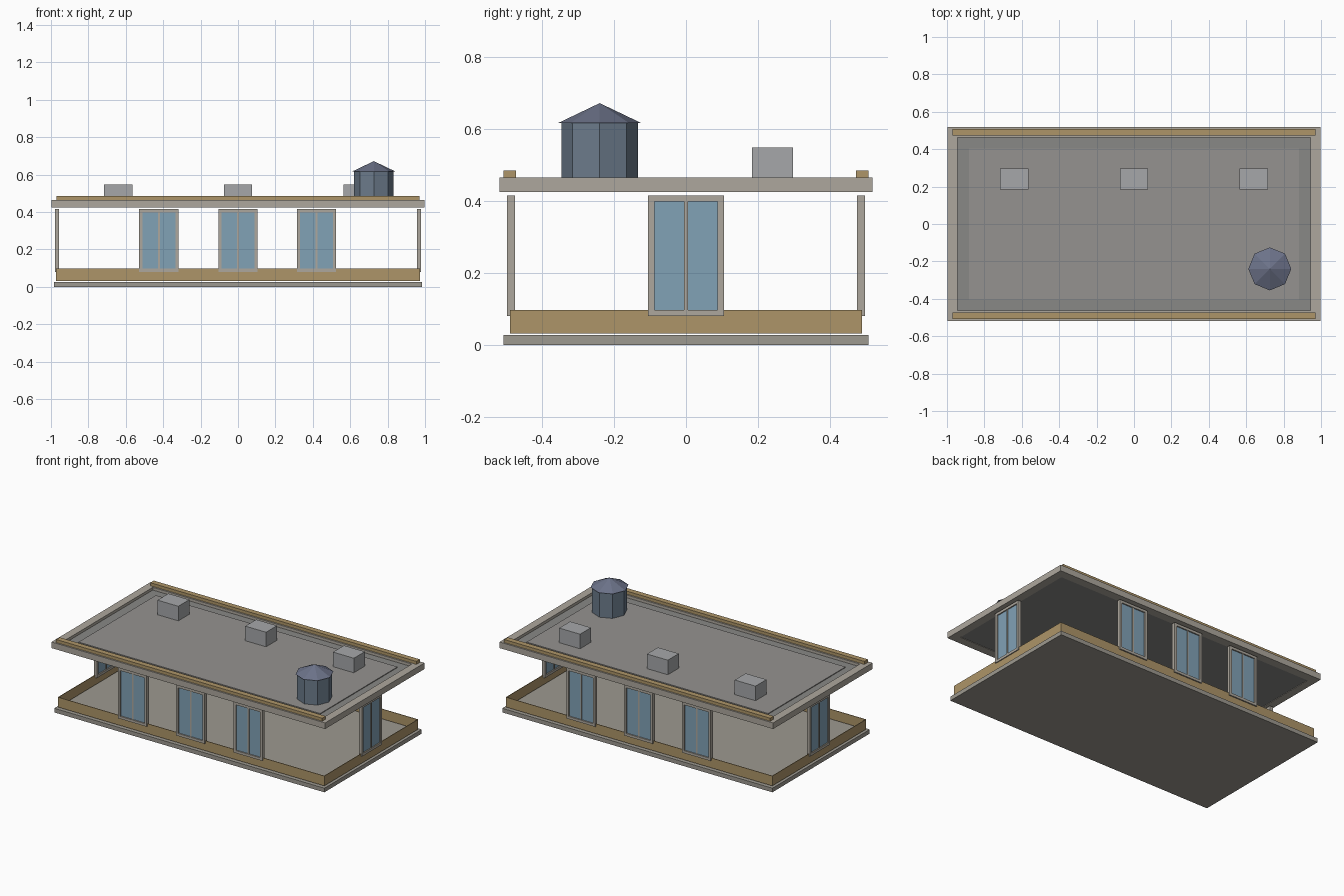
import bpy, bmesh
from math import pi
from mathutils import Matrix, Vector

if "Cube" in bpy.data.objects:
    bpy.data.objects.remove(bpy.data.objects["Cube"])


def mat(name, r, g, b):
    m = bpy.data.materials.new(name)
    m.diffuse_color = (r, g, b, 1)
    m.use_nodes = True
    m.node_tree.nodes["Principled BSDF"].inputs["Base Color"].default_value = m.diffuse_color
    return m


TAN = mat("tan_wall", 0.42, 0.30, 0.14)
STONE = mat("stone", 0.42, 0.39, 0.34)
FLOOR = mat("slab", 0.34, 0.32, 0.28)
ROOF = mat("roofing", 0.30, 0.29, 0.28)
GUTTER = mat("gutter", 0.25, 0.25, 0.24)
GLASS = mat("glass", 0.22, 0.36, 0.47)
TANK = mat("tank_blue", 0.15, 0.20, 0.26)
CAP = mat("tank_cap", 0.15, 0.17, 0.25)
VENT = mat("vent_grey", 0.38, 0.39, 0.40)


def finish(bm, name, m):
    me = bpy.data.meshes.new(name)
    bm.to_mesh(me)
    bm.free()
    me.materials.append(m)
    ob = bpy.data.objects.new(name, me)
    bpy.context.collection.objects.link(ob)
    return ob


def add_box(bm, x0, x1, y0, y1, z0, z1, M=Matrix()):
    c = Matrix.Translation(((x0 + x1) / 2, (y0 + y1) / 2, (z0 + z1) / 2))
    s = Matrix.Diagonal((x1 - x0, y1 - y0, z1 - z0, 1))
    bmesh.ops.create_cube(bm, size=1, matrix=M @ c @ s)


def boxes(name, m, *dims, M=Matrix()):
    bm = bmesh.new()
    for d in dims:
        add_box(bm, *d, M)
    return finish(bm, name, m)


def ring(name, m, outer, inner, z0, z1):
    """Rectangular mitred frame with a through opening."""
    bm = bmesh.new()
    signs = [(-1, -1), (1, -1), (1, 1), (-1, 1)]
    loops = [[bm.verts.new((sx * h[0], sy * h[1], z)) for sx, sy in signs]
             for h, z in ((outer, z0), (outer, z1), (inner, z1), (inner, z0))]
    for k in range(4):
        a, b = loops[k], loops[(k + 1) % 4]
        for i in range(4):
            j = (i + 1) % 4
            bm.faces.new((a[i], a[j], b[j], b[i]))
    return finish(bm, name, m)


# base slab and low perimeter wall
boxes("base_slab", FLOOR, (-0.985, 0.985, -0.507, 0.507, 0, 0.027))
ring("low_wall", TAN, (0.972, 0.489), (0.968, 0.485), 0.032, 0.097)

# flat roof: raised rim, gutter strip, inner deck
ring("roof_rim", STONE, (0.998, 0.518), (0.945, 0.462), 0.425, 0.465)
boxes("roof_gutter", GUTTER, (-0.945, 0.945, -0.462, 0.462, 0.428, 0.447))
boxes("roof_deck", ROOF, (-0.881, 0.881, -0.403, 0.403, 0.447, 0.452))
for side, s in (("front", -1), ("back", 1)):
    boxes("roof_rail_" + side, TAN,
          (-0.97, 0.97, s * 0.49 - 0.018, s * 0.49 + 0.018, 0.465, 0.485))


# windows: frame, central mullion and glass, facing local -y
def window(name, loc, angle):
    M = Matrix.Translation(Vector(loc)) @ Matrix.Rotation(angle, 4, 'Z')
    w, g, d = 0.105, 0.088, 0.011
    boxes(name + "_frame", STONE,
          (-w, -g, -d, d, 0.08, 0.415), (g, w, -d, d, 0.08, 0.415),
          (-g, g, -d, d, 0.08, 0.097), (-g, g, -d, d, 0.398, 0.415),
          (-0.005, 0.005, -0.008, 0.008, 0.097, 0.398), M=M)
    boxes(name + "_glass", GLASS,
          (-g, -0.005, -0.003, 0.003, 0.097, 0.398),
          (0.005, g, -0.003, 0.003, 0.097, 0.398), M=M)


for i, x in enumerate((-0.423, 0, 0.42)):
    window(f"front_window_{i}", (x, -0.486, 0), 0)
    window(f"back_window_{i}", (x, 0.486, 0), pi)
window("right_window", (0.967, 0, 0), pi / 2)
window("left_window", (-0.967, 0, 0), -pi / 2)

# rooftop vent boxes
for i, x in enumerate((-0.64, 0, 0.64)):
    boxes(f"roof_vent_{i}", VENT,
          (x - 0.076, x + 0.076, 0.184, 0.298, 0.45, 0.548))


# octagonal water tank with a conical cap
def cone(name, m, r0, r1, z0, z1):
    bm = bmesh.new()
    bmesh.ops.create_cone(bm, cap_ends=True, segments=8, radius1=r0, radius2=r1,
                          depth=z1 - z0,
                          matrix=Matrix.Translation((0.726, -0.24, (z0 + z1) / 2)))
    bmesh.ops.remove_doubles(bm, verts=bm.verts, dist=1e-5)
    return finish(bm, name, m)


cone("tank_body", TANK, 0.106, 0.106, 0.45, 0.617)
cone("tank_cap", CAP, 0.115, 0, 0.617, 0.672)
